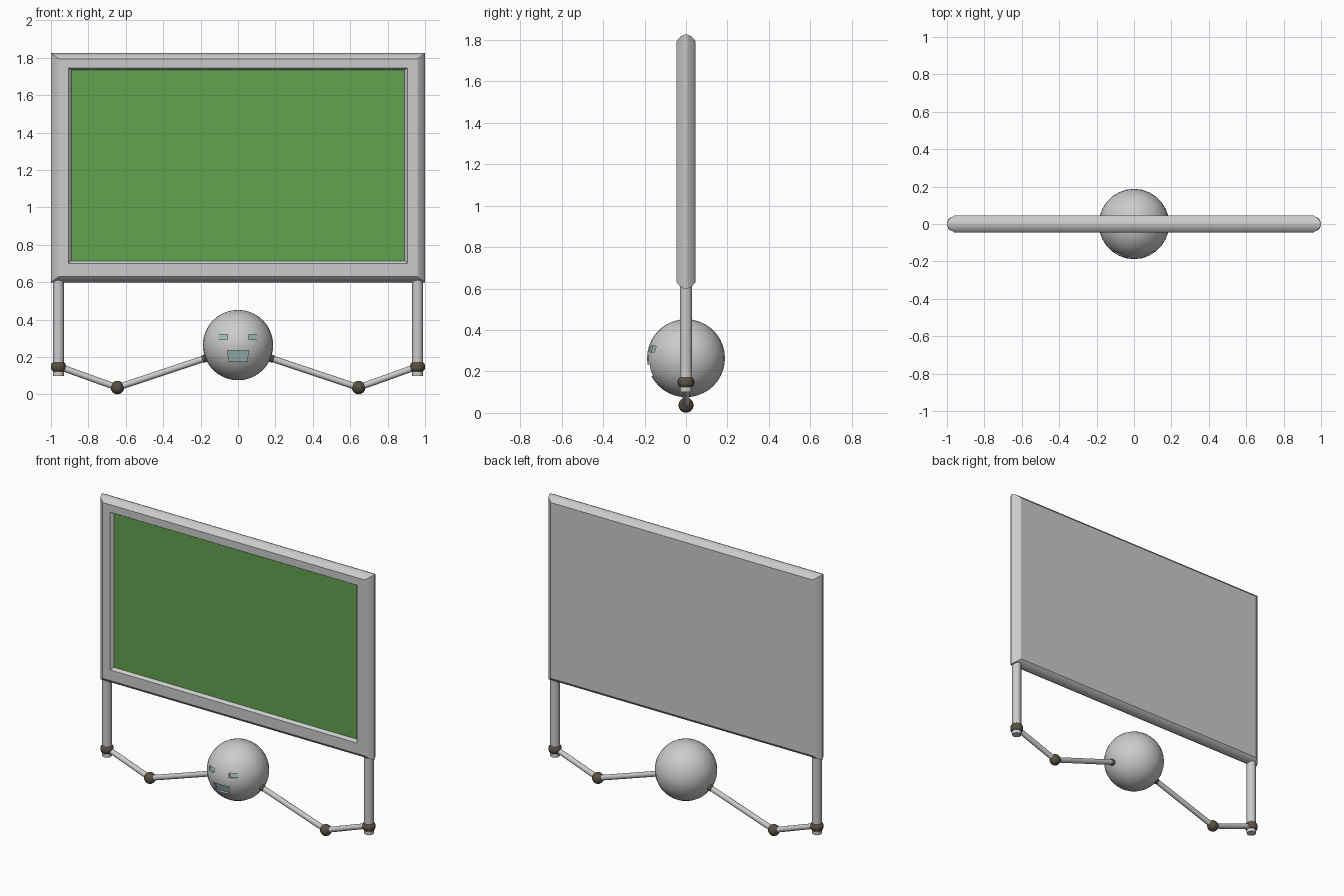
import bpy, bmesh, math
from mathutils import Vector, Matrix

if "Cube" in bpy.data.objects:
    bpy.data.objects.remove(bpy.data.objects["Cube"])


def material(name, rgb):
    m = bpy.data.materials.new(name)
    m.diffuse_color = (*rgb, 1)
    m.use_nodes = True
    m.node_tree.nodes["Principled BSDF"].inputs["Base Color"].default_value = m.diffuse_color
    return m


GREEN = material("screen_green", (0.12, 0.36, 0.08))
BROWN = material("joint_brown", (0.10, 0.08, 0.055))
CYAN = material("face_cyan", (0.36, 0.52, 0.50))


def finish(name, bm, mat=None, angle=35, recalc=True):
    if recalc:
        bmesh.ops.recalc_face_normals(bm, faces=bm.faces)
    me = bpy.data.meshes.new(name)
    bm.to_mesh(me)
    bm.free()
    ob = bpy.data.objects.new(name, me)
    bpy.context.collection.objects.link(ob)
    if mat:
        me.materials.append(mat)
    if angle:
        smooth(ob, angle)
    return ob


def smooth(ob, angle):
    bpy.ops.object.select_all(action='DESELECT')
    ob.select_set(True)
    bpy.context.view_layer.objects.active = ob
    bpy.ops.object.shade_smooth_by_angle(angle=math.radians(angle))


def ball(name, pos, r, mat=None, seg=20, rings=12):
    bm = bmesh.new()
    bmesh.ops.create_uvsphere(bm, u_segments=seg, v_segments=rings, radius=r,
                              matrix=Matrix.Translation(pos))
    return finish(name, bm, mat)


def rod(name, a, b, r, seg=16):
    a, b = Vector(a), Vector(b)
    rot = (b - a).to_track_quat('Z', 'Y').to_matrix().to_4x4()
    bm = bmesh.new()
    bmesh.ops.create_cone(bm, cap_ends=True, segments=seg, radius1=r, radius2=r,
                          depth=(b - a).length,
                          matrix=Matrix.Translation((a + b) / 2) @ rot)
    return finish(name, bm)


def lathe(name, x, profile, mat=None, seg=20):
    """Closed (radius, z) profile spun about a vertical axis at x."""
    bm = bmesh.new()
    rings = [[bm.verts.new((x + r * math.cos(2 * math.pi * i / seg),
                            r * math.sin(2 * math.pi * i / seg), z))
              for i in range(seg)] for r, z in profile]
    for lo, hi in zip(rings, rings[1:]):
        for i in range(seg):
            j = (i + 1) % seg
            bm.faces.new((lo[i], lo[j], hi[j], hi[i]))
    bm.faces.new(rings[0])
    bm.faces.new(rings[-1])
    return finish(name, bm, mat)


def rect(bm, hx, z0, z1, y):
    return [bm.verts.new(c) for c in
            ((-hx, y, z0), (hx, y, z0), (hx, y, z1), (-hx, y, z1))]


# Board frame: stacked rectangular loops (half width, bottom, top, y), back to front lip
loops = [(0.96, 0.63, 1.795, 0.045), (0.987, 0.61, 1.815, 0.028),
         (1.0, 0.60, 1.825, 0.008), (1.0, 0.60, 1.825, -0.008),
         (0.987, 0.61, 1.815, -0.028), (0.96, 0.63, 1.795, -0.045),
         (0.905, 0.70, 1.745, -0.045), (0.89, 0.715, 1.735, -0.028)]
bm = bmesh.new()
rs = [rect(bm, *l) for l in loops]
bm.faces.new(rs[0][::-1])
for p, q in zip(rs, rs[1:]):
    for i in range(4):
        j = (i + 1) % 4
        bm.faces.new((p[i], p[j], q[j], q[i]))
finish("board_frame", bm, angle=30, recalc=False)

# Screen panel filling the frame opening
bm = bmesh.new()
bm.faces.new(rect(bm, *loops[-1]))
finish("screen", bm, GREEN, angle=0, recalc=False)

# Head
C, R = Vector((0, 0, 0.264)), 0.188
head = ball("head", C, R, seg=28, rings=20)
head.data.materials.append(material("head_grey", (0.6, 0.6, 0.59)))


def carve(outline, depth):
    """Recess an (x, z) outline into the front of the head."""
    bm = bmesh.new()
    back, front = [], []
    for x, z in outline:
        y = depth - math.sqrt(R * R - x * x - (z - C.z) ** 2)
        back.append(bm.verts.new((x, y, z)))
        front.append(bm.verts.new((x, -0.3, z)))
    bm.faces.new(back)
    bm.faces.new(front)
    for i in range(4):
        j = (i + 1) % 4
        bm.faces.new((back[i], back[j], front[j], front[i]))
    cutter = finish("face_cutter", bm, CYAN, angle=0)
    mod = head.modifiers.new("recess", 'BOOLEAN')
    mod.operation, mod.solver, mod.object = 'DIFFERENCE', 'EXACT', cutter
    mod.material_mode = 'TRANSFER'
    bpy.context.view_layer.objects.active = head
    bpy.ops.object.modifier_apply(modifier=mod.name)
    bpy.data.objects.remove(cutter)


# Eyes and mouth
for s in (-1, 1):
    carve([(s * 0.055, 0.294), (s * 0.105, 0.294), (s * 0.105, 0.322), (s * 0.055, 0.322)], 0.01)
carve([(-0.048, 0.177), (0.048, 0.177), (0.056, 0.234), (-0.056, 0.234)], 0.014)
smooth(head, 35)

# Legs, collars and jointed arms on both sides
for side, s in (("left", -1), ("right", 1)):
    leg, elbow, shoulder = (s * 0.96, 0, 0.15), (s * 0.645, 0, 0.037), (s * 0.18, 0, 0.192)
    lathe(side + "_leg", s * 0.96, [(0.029, 0.10), (0.029, 0.625)])
    lathe(side + "_collar", s * 0.96, [(0.030, 0.124), (0.037, 0.131), (0.040, 0.142),
                                       (0.040, 0.154), (0.037, 0.164), (0.030, 0.171)], BROWN)
    ball(side + "_elbow", elbow, 0.036, BROWN)
    ball(side + "_shoulder", shoulder, 0.021, BROWN)
    rod(side + "_forearm", leg, elbow, 0.017)
    rod(side + "_upper_arm", elbow, shoulder, 0.017)
